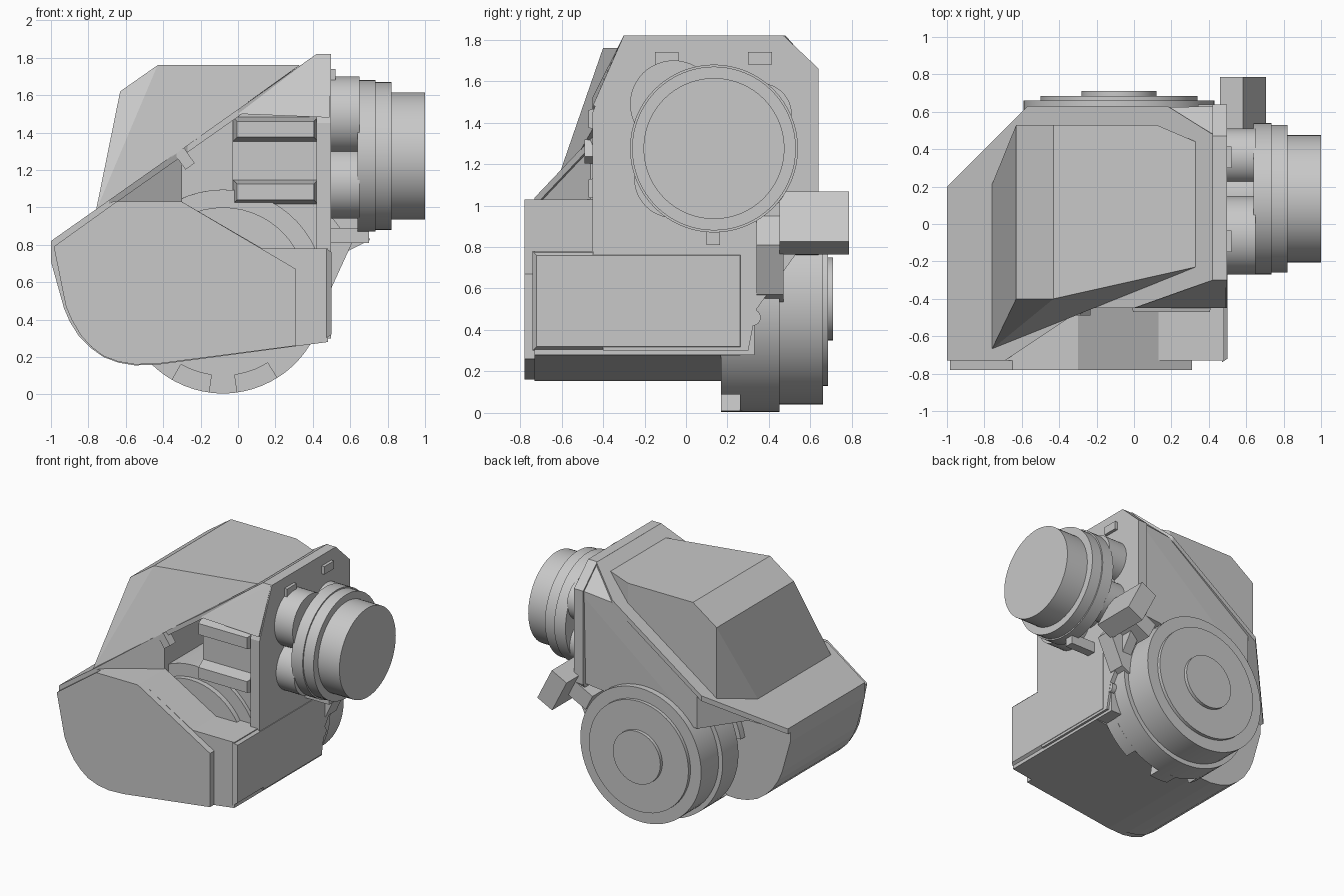
import bpy, bmesh, math
from mathutils import Vector, Matrix

old = bpy.data.objects.get("Cube")
if old:
    bpy.data.objects.remove(old, do_unlink=True)

grey = bpy.data.materials.new("plain grey")
grey.use_nodes = True
grey.diffuse_color = (0.58, 0.58, 0.58, 1)
grey.node_tree.nodes["Principled BSDF"].inputs["Base Color"].default_value = (0.58, 0.58, 0.58, 1)


def finish(name, bm, smooth=False):
    bmesh.ops.recalc_face_normals(bm, faces=bm.faces)
    mesh = bpy.data.meshes.new(name)
    bm.to_mesh(mesh)
    bm.free()
    ob = bpy.data.objects.new(name, mesh)
    bpy.context.collection.objects.link(ob)
    mesh.materials.append(grey)
    if smooth:
        bpy.ops.object.select_all(action='DESELECT')
        ob.select_set(True)
        bpy.context.view_layer.objects.active = ob
        bpy.ops.object.shade_smooth_by_angle(angle=math.radians(30))


def loft(name, lower, upper):
    """Closed solid between two matching outlines."""
    bm = bmesh.new()
    a = [bm.verts.new(p) for p in lower]
    b = [bm.verts.new(p) for p in upper]
    bm.faces.new(a)
    bm.faces.new(b)
    for i in range(len(a)):
        j = (i + 1) % len(a)
        bm.faces.new((a[i], a[j], b[j], b[i]))
    finish(name, bm, len(a) > 20)


def prism_y(name, pts, y0, y1):
    loft(name, [(x, y0, z) for x, z in pts], [(x, y1, z) for x, z in pts])


def prism_x(name, pts, x0, x1):
    loft(name, [(x0, y, z) for y, z in pts], [(x1, y, z) for y, z in pts])


def box(name, lo, hi, tilt=0):
    bm = bmesh.new()
    lo, hi = Vector(lo), Vector(hi)
    bmesh.ops.create_cube(bm, size=1)
    bmesh.ops.scale(bm, vec=hi - lo, verts=bm.verts)
    bmesh.ops.rotate(bm, matrix=Matrix.Rotation(math.radians(tilt), 3, 'Y'), verts=bm.verts)
    bmesh.ops.translate(bm, vec=(lo + hi) / 2, verts=bm.verts)
    finish(name, bm)


def hull(name, pts):
    bm = bmesh.new()
    for p in pts:
        bm.verts.new(p)
    bmesh.ops.convex_hull(bm, input=bm.verts)
    bmesh.ops.dissolve_limit(bm, angle_limit=0.02, verts=bm.verts, edges=bm.edges)
    finish(name, bm)


def cylinder(name, axis, centre, r, a, b, segments=64):
    """Cylinder from a to b along axis; centre gives the other two coordinates."""
    bm = bmesh.new()
    bmesh.ops.create_cone(bm, cap_ends=True, segments=segments, radius1=r, radius2=r, depth=b - a)
    turn = Matrix.Rotation(math.pi / 2, 3, 'Y' if axis == 'X' else 'X')
    bmesh.ops.rotate(bm, matrix=turn, verts=bm.verts)
    m = (a + b) / 2
    pos = (m, *centre) if axis == 'X' else (centre[0], m, centre[1])
    bmesh.ops.translate(bm, vec=pos, verts=bm.verts)
    finish(name, bm, True)


def rectangle(u0, v0, u1, v1, inset=0):
    return [(u0 + inset, v0 + inset), (u1 - inset, v0 + inset),
            (u1 - inset, v1 - inset), (u0 + inset, v1 - inset)]


def arc(r, start, end, steps=24):
    """Points (x, z) on a circle around the drum axis."""
    angles = [math.radians(start + (end - start) * k / steps) for k in range(steps + 1)]
    return [(-0.08 + r * math.cos(t), 0.55 + r * math.sin(t)) for t in angles]


def slope(x):
    return 0.82 + (x + 1) * 0.704


# Lower housing with rounded left corner
belly = [(0.48, 0.28), (-0.42, 0.16), (-0.55, 0.155), (-0.64, 0.17), (-0.72, 0.2), (-0.79, 0.25),
         (-0.85, 0.31), (-0.9, 0.39), (-0.93, 0.46), (-1, 0.71)]
prism_y("front_housing", belly + [(-1, 0.82), (-0.67, 1.03), (-0.3, 1.03), (0.13, 0.78), (0.48, 0.78)],
        -0.73, -0.45)
prism_y("rear_housing", belly + [(-1, 0.8), (-0.9, 0.78), (0.48, 0.78)], -0.45, 0.17)
prism_y("front_cover", [(0.31, 0.26), (-0.42, 0.165), (-0.55, 0.16), (-0.64, 0.175), (-0.72, 0.205),
                        (-0.785, 0.255), (-0.84, 0.315), (-0.89, 0.4), (-0.92, 0.47), (-0.985, 0.79),
                        (-0.65, 1.03), (-0.3, 1.03), (0.31, 0.67)], -0.78, -0.73)

# Bevelled panel on the right of the housing and its catch
panel = (-0.74, 0.3, 0.28, 0.78)
loft("side_panel", [(0.47, *p) for p in rectangle(*panel)], [(0.5, *p) for p in rectangle(*panel, 0.02)])
box("side_block", (0.1, 0.1, 0.28), (0.48, 0.33, 0.78))
cylinder("panel_catch", 'X', (0.32, 0.46), 0.04, 0.46, 0.495, 24)
box("panel_catch_stem", (0.46, 0.25, 0.42), (0.495, 0.32, 0.5))

# Slanted deck
deck = [(-1, -0.73), (-0.69, -0.73), (-0.27, -0.45), (0, -0.45), (0.42, -0.3), (0.42, 0.48),
        (0.18, 0.63), (-0.57, 0.63), (-1, 0.2)]
loft("slanted_deck", [(x, y, slope(x) - 0.04) for x, y in deck], [(x, y, slope(x)) for x, y in deck])

# Body beneath the deck, with a flat rear wall meeting the end plate
hull("rear_body", [(-0.8, 0.2, 0.85), (-0.52, 0.61, 0.85), (0.49, 0.61, 0.95), (0.49, 0.2, 0.85),
                   (-0.8, 0.2, 0.93), (-0.52, 0.61, 1.13), (0.18, 0.625, 1.63), (0.48, 0.63, 1.66),
                   (0.44, 0.47, 1.81), (0.44, 0.2, 1.8)])
side = [(-0.69, -0.72), (-0.3, -0.46), (-0.3, 0.25), (-0.69, 0.25)]
loft("recess_side", [(x, y, 0.9) for x, y in side], [(x, y, slope(x) - 0.03) for x, y in side])

# Front wall carrying the bars, with the drum's stepped front end
prism_y("front_wall", [(-0.03, 0.75), (0.43, 0.75), (0.43, 1.5), (0, 1.5), (-0.03, 1.47)], -0.38, 0.2)
prism_y("drum_front_ring", arc(0.545, 10, 170), -0.41, 0.22)
prism_y("drum_front_hub", arc(0.45, 10, 170), -0.45, 0.22)

# Upright end plate
prism_x("end_plate", [(-0.3, 1.82), (0.47, 1.82), (0.64, 1.66), (0.64, 0.95), (0.54, 0.78), (0.34, 0.5),
                      (0.3, 0.3), (-0.4, 0.3), (-0.45, 0.78), (-0.45, 1.45)], 0.42, 0.497)
hull("front_gusset", [(0, -0.45, 1.5), (0, -0.3, 1.5), (0.42, -0.3, 1.82), (0.42, -0.2, 1.81),
                      (0.49, -0.3, 1.82), (0.49, -0.45, 1.48), (0.49, -0.2, 1.5)])
for i, y in enumerate((-0.15, 0.3)):
    box(f"plate_clip_{i}", (0.49, y, 1.68), (0.52, y + 0.115, 1.74))

# Twin bevelled bars across the front wall
for i, z in enumerate((1.015, 1.35)):
    rim = (-0.03, z, 0.43, z + 0.135)
    loft(f"front_bar_{i}", [(u, -0.37, v) for u, v in rectangle(*rim)],
         [(u, -0.47, v) for u, v in rectangle(*rim, 0.025)])
box("deck_latch", (-0.315, -0.49, 1.21), (-0.255, -0.42, 1.31), -35)

# Faceted hood on the deck
hull("hood", [(-0.43, -0.4, 1.76), (-0.43, 0.53, 1.76), (0.12, 0.53, 1.76), (0.33, 0.44, 1.76),
              (0.33, -0.23, 1.76), (-0.63, -0.4, 1.62), (-0.63, 0.53, 1.62),
              (-0.76, -0.67, 0.98), (-0.76, 0.21, 0.98), (-0.63, 0.53, 1.07), (-0.38, -0.41, 1.25),
              (-0.17, -0.4, 1.4), (0.12, 0.53, 1.6)])

# Stepped rear drum
for i, (r, a, b) in enumerate([(0.45, 0.17, 0.3), (0.545, 0.26, 0.45), (0.51, 0.44, 0.66),
                               (0.42, 0.65, 0.685), (0.2, 0.68, 0.71)]):
    cylinder(f"drum_step_{i}", 'Y', (-0.08, 0.55), r, a, b)

# Curved clamp tabs on the front rim of the drum
for i, (s, e) in enumerate([(20, 150), (225, 240), (262, 278), (302, 330)]):
    prism_y(f"clamp_tab_{i}", arc(0.545, s, e) + arc(0.44, e, s), 0.17, 0.27)

# Stepped cap on the right, with its lobed mount
for i, (r, a, b) in enumerate([(0.25, 0.48, 0.66), (0.405, 0.64, 0.735), (0.395, 0.73, 0.82),
                               (0.34, 0.81, 1.0)]):
    cylinder(f"cap_step_{i}", 'X', (0.135, 1.275), r, a, b)
for i, (y, z, r) in enumerate([(-0.06, 1.49, 0.21), (-0.06, 1.13, 0.19), (0.36, 1.44, 0.15),
                               (0.34, 1.12, 0.15)]):
    cylinder(f"mount_lobe_{i}", 'X', (y, z), r, 0.48, 0.65, 48)
box("cap_pin", (0.48, 0.1, 0.81), (0.7, 0.165, 0.89))

# Tilted rear block on its neck, with the supporting arm
box("tilted_block", (0.513, 0.45, 0.78), (0.653, 0.785, 1.05), -27)
box("block_neck", (0.36, 0.45, 0.8), (0.56, 0.64, 0.93), -27)
prism_y("block_arm", [(0.36, 0.5), (0.5, 0.57), (0.61, 0.81), (0.5, 0.95), (0.36, 0.95)], 0.34, 0.47)
